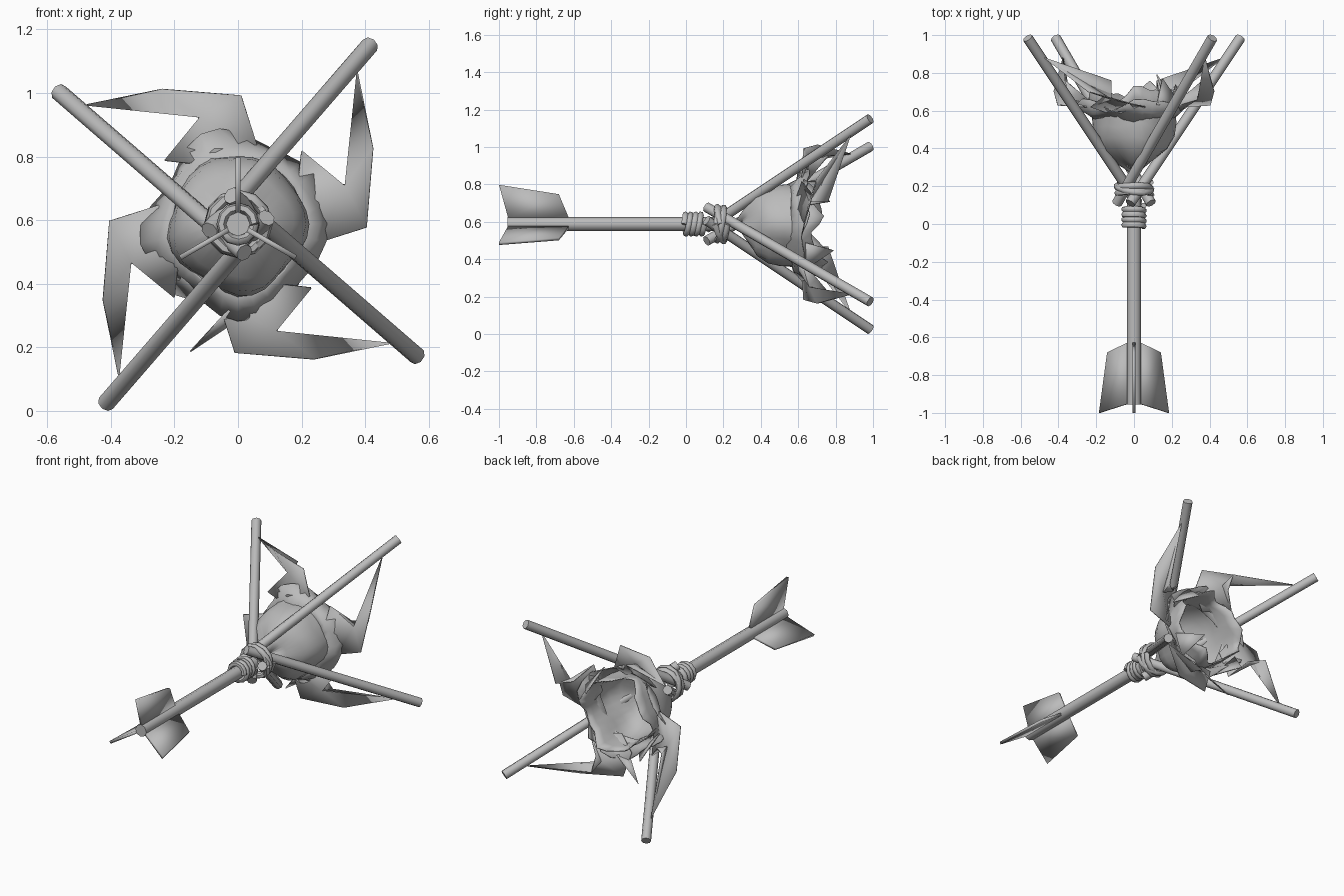
import bpy, bmesh, math
from mathutils import Vector, Matrix

if "Cube" in bpy.data.objects:
    bpy.data.objects.remove(bpy.data.objects["Cube"])

AXIS = 0.5875  # height of the shaft axis

grey = bpy.data.materials.new("plain_grey")
grey.use_nodes = True
grey.diffuse_color = (0.5, 0.5, 0.5, 1)
grey.node_tree.nodes["Principled BSDF"].inputs["Base Color"].default_value = (0.5, 0.5, 0.5, 1)


def spun(u, v, y, angle=0):
    """Point at (u, v) across the shaft axis, turned about that axis."""
    c, s = math.cos(angle), math.sin(angle)
    return Vector((u * c - v * s, y, AXIS + u * s + v * c))


def shade(ob, degrees):
    bpy.ops.object.select_all(action="DESELECT")
    ob.select_set(True)
    bpy.context.view_layer.objects.active = ob
    bpy.ops.object.shade_smooth_by_angle(angle=math.radians(degrees))


def sheet(name, verts, faces, thickness=0.006):
    mesh = bpy.data.meshes.new(name)
    mesh.from_pydata(verts, [], faces)
    bm = bmesh.new()
    bm.from_mesh(mesh)
    bmesh.ops.recalc_face_normals(bm, faces=bm.faces)
    bm.to_mesh(mesh)
    bm.free()
    ob = bpy.data.objects.new(name, mesh)
    bpy.context.collection.objects.link(ob)
    mesh.materials.append(grey)
    mod = ob.modifiers.new("thickness", "SOLIDIFY")
    mod.thickness = thickness
    mod.offset = 0
    shade(ob, 45)


def rod(name, a, b, radius, sides=8):
    d = b - a
    bpy.ops.mesh.primitive_cylinder_add(vertices=sides, radius=radius, depth=d.length)
    ob = bpy.context.object
    ob.name = name
    ob.data.transform(Matrix.Translation((a + b) / 2) @ d.to_track_quat("Z", "Y").to_matrix().to_4x4())
    ob.data.materials.append(grey)
    shade(ob, 50)


def coil(name, radius, y0, y1, turns, tube, tilt):
    """Cord wound round the axis, with each turn leaning by tilt."""
    curve = bpy.data.curves.new(name, "CURVE")
    curve.dimensions = "3D"
    curve.bevel_depth = tube
    curve.bevel_resolution = 1
    curve.use_fill_caps = True
    spline = curve.splines.new("POLY")
    steps = turns * 12
    spline.points.add(steps)
    for i, p in enumerate(spline.points):
        a = math.tau * i / 12
        y = y0 + (y1 - y0) * i / steps + tilt * math.sin(a + 0.6)
        p.co = (*spun(radius * math.cos(a), radius * math.sin(a), y), 1)
    ob = bpy.data.objects.new(name, curve)
    bpy.context.collection.objects.link(ob)
    curve.materials.append(grey)
    bpy.ops.object.select_all(action="DESELECT")
    ob.select_set(True)
    bpy.context.view_layer.objects.active = ob
    bpy.ops.object.convert(target="MESH")
    shade(bpy.context.object, 60)


def rumpled(name, profile, folds, depth, rag, sides=32):
    """Cloth turned round the axis, with growing folds and a ragged rim."""
    verts, faces = [], []
    for i, (r, y) in enumerate(profile):
        t = i / (len(profile) - 1)
        for j in range(sides):
            a = math.tau * j / sides
            fr = r * (1 + 0.04 * math.sin(5 * a + 4 * t) + depth * t * math.sin(folds * a + 0.8))
            fy = y + rag * t ** 2 * (math.sin(5 * a + 1) + 0.6 * math.sin(9 * a))
            verts.append(spun(fr * math.cos(a), fr * math.sin(a), fy + 0.012 * math.sin(3 * a + 5 * t)))
    for i in range(len(profile) - 1):
        for j in range(sides):
            n = (j + 1) % sides
            faces.append((i * sides + j, i * sides + n, (i + 1) * sides + n, (i + 1) * sides + j))
    sheet(name, verts, faces)


# Shaft and its three fins
rod("shaft", spun(0, 0, -0.955), spun(0, 0, 0.15), 0.038)
fin = [(0.03, -0.95), (0.21, -1.0), (0.16, -0.68), (0.03, -0.625)]
for k in range(3):
    turn = math.tau * k / 3
    sheet(f"fin_{k + 1}", [spun(0, r, y, turn) for r, y in fin], [(0, 1, 2, 3)], 0.016)

# Cord windings
coil("shaft_cord", 0.052, -0.015, 0.095, 4, 0.016, 0.006)
coil("branch_cord", 0.088, 0.155, 0.215, 2, 0.017, 0.012)
coil("crossing_cord", 0.092, 0.2, 0.17, 1, 0.017, -0.03)

# Four branches crossing at the lashing, and the torn corners tied to them
corner = [(-0.475, 0.375, 0.88), (-0.24, 0.425, 0.7), (0.01, 0.405, 0.63), (0.06, 0.25, 0.62),
          (-0.12, 0.335, 0.66), (-0.12, 0.365, 0.76), (-0.05, 0.18, 0.56), (-0.23, 0.2, 0.62),
          (-0.13, 0.29, 0.7)]
corner_faces = [(0, 1, 4), (1, 2, 4), (2, 3, 4), (4, 3, 6), (0, 4, 5), (4, 6, 7), (4, 7, 8), (5, 4, 8)]
for k in range(4):
    turn = math.pi / 2 * k
    rod(f"branch_{k + 1}", spun(-0.09, -0.02, 0.11, turn), spun(0.415, 0.563, 0.985, turn), 0.028)
    sheet(f"cloth_corner_{k + 1}", [spun(*p, turn) for p in corner], corner_faces)

# Rumpled cloth pouch, open at the back, with a flared collar
rumpled("cloth_pouch", [(0.015, 0.28), (0.09, 0.33), (0.165, 0.385), (0.2, 0.45), (0.21, 0.52),
                        (0.21, 0.58), (0.215, 0.64), (0.22, 0.7)], 4, 0.06, 0.03)
rumpled("cloth_collar", [(0.2, 0.55), (0.24, 0.59), (0.28, 0.64)], 4, 0.08, 0.02)

# Loose shreds round the rim
shreds = [((-0.15, -0.4, 0.68), (-0.03, -0.27, 0.6), (0.03, -0.28, 0.64)),
          ((0.12, -0.14, 0.79), (0.22, -0.1, 0.64), (0.17, -0.24, 0.64)),
          ((0.15, 0.12, 0.77), (0.24, 0.1, 0.64), (0.12, 0.24, 0.63)),
          ((-0.2, -0.22, 0.74), (-0.25, -0.08, 0.62), (-0.1, -0.25, 0.6))]
for k, points in enumerate(shreds):
    sheet(f"cloth_shred_{k + 1}", [spun(*p) for p in points], [(0, 1, 2)])
